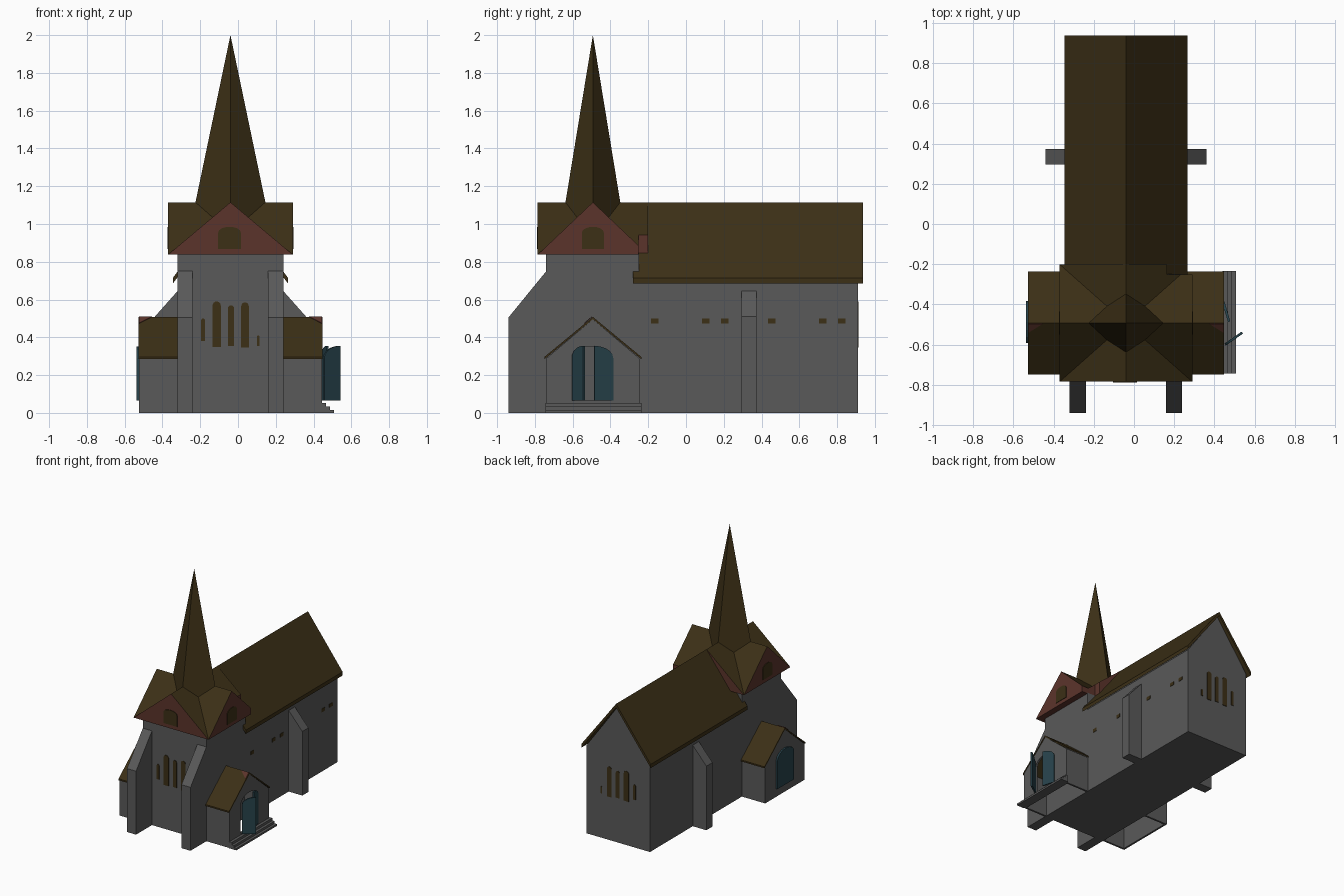
import bpy, bmesh, math
from mathutils import Vector

if "Cube" in bpy.data.objects:
    bpy.data.objects.remove(bpy.data.objects["Cube"])

CX, TY = -0.04, -0.493            # building axis in x, tower centre in y


def material(name, rgb):
    m = bpy.data.materials.new(name)
    m.diffuse_color = (*rgb, 1)
    m.use_nodes = True
    m.node_tree.nodes["Principled BSDF"].inputs["Base Color"].default_value = m.diffuse_color
    return m


STONE = material("grey_stone", (0.10, 0.10, 0.10))
BROWN = material("brown_shingle", (0.045, 0.029, 0.008))
RED = material("red_board", (0.105, 0.034, 0.024))
TEAL = material("teal_door", (0.020, 0.055, 0.070))


def finish(name, bm, *mats):
    bmesh.ops.recalc_face_normals(bm, faces=bm.faces)
    me = bpy.data.meshes.new(name)
    bm.to_mesh(me)
    bm.free()
    for m in mats:
        me.materials.append(m)
    ob = bpy.data.objects.new(name, me)
    bpy.context.collection.objects.link(ob)
    return ob


def prism(name, pts, vec, mat):
    """Extrude the closed 3D outline pts along vec."""
    bm = bmesh.new()
    f = bm.faces.new([bm.verts.new(p) for p in pts])
    r = bmesh.ops.extrude_face_region(bm, geom=[f], use_keep_orig=True)
    top = [v for v in r["geom"] if isinstance(v, bmesh.types.BMVert)]
    bmesh.ops.translate(bm, vec=vec, verts=top)
    return finish(name, bm, mat)


def prism_x(name, pts, x0, x1, mat):
    return prism(name, [(x0, a, b) for a, b in pts], (x1 - x0, 0, 0), mat)


def prism_y(name, pts, y0, y1, mat):
    return prism(name, [(a, y0, b) for a, b in pts], (0, y1 - y0, 0), mat)


def rect(a0, a1, b0, b1):
    return [(a0, b0), (a1, b0), (a1, b1), (a0, b1)]


def house(c, hw, z0, eave, ridge):
    return [(c - hw, z0), (c + hw, z0), (c + hw, eave), (c, ridge), (c - hw, eave)]


def chevron(c, hw, eave, ridge, t):
    return [(c - hw, eave), (c, ridge), (c + hw, eave),
            (c + hw, eave - t), (c, ridge - t), (c - hw, eave - t)]


def arch(c, hw, z0, spring, z1, n=8):
    top = [(c + hw * math.cos(math.pi * i / n), spring + (z1 - spring) * math.sin(math.pi * i / n))
           for i in range(n + 1)]
    return [(c - hw, z0), (c + hw, z0)] + top


def cut(ob, cutter):
    md = ob.modifiers.new("cut", 'BOOLEAN')
    md.operation, md.object, md.solver = 'DIFFERENCE', cutter, 'EXACT'
    bpy.context.view_layer.objects.active = ob
    bpy.ops.object.modifier_apply(modifier=md.name)
    bpy.data.objects.remove(cutter)


# nave, its roof, and the tower shaft
prism_y("nave", house(CX, 0.28, 0, 0.70, 1.085), -0.25, 0.91, STONE)
prism_y("nave_roof", chevron(CX, 0.305, 0.715, 1.115, 0.03), -0.28, 0.937, BROWN)
prism_y("tower", rect(CX - 0.28, CX + 0.28, 0, 0.845), -0.74, -0.25, STONE)

# cross-gabled tower roof: shingled slopes, boarded gables
HX, HY, Z0, Z1 = 0.33, 0.292, 0.838, 1.115
bm = bmesh.new()
corner = [bm.verts.new((CX + sx * HX, TY + sy * HY, Z0)) for sx, sy in ((-1, -1), (1, -1), (1, 1), (-1, 1))]
ridge = [bm.verts.new((CX + sx * HX, TY + sy * HY, Z1)) for sx, sy in ((0, -1), (1, 0), (0, 1), (-1, 0))]
mid = bm.verts.new((CX, TY, Z1))
for i in range(4):
    j = (i + 1) % 4
    bm.faces.new((corner[i], corner[j], ridge[i]))
    bm.faces.new((corner[i], ridge[i], mid))
    bm.faces.new((corner[j], mid, ridge[i]))
bm.faces.new(corner[::-1])
tower_roof = finish("tower_roof", bm, BROWN, RED)
# small notch at the rear corner above the nave roof
cut(tower_roof, prism_y("notch", rect(0.165, 0.4, 0.7, 1.2), -0.252, -0.1, RED))
for p in tower_roof.data.polygons:
    p.material_index = 1 if p.normal.z < 0.05 else 0

# spire: four-sided, corners standing on the ridges and running down to the valleys
k = 1.04 / 0.885
base = [(CX + 0.185 * k * a, TY + 0.145 * k * b, 0.96) for a, b in ((1, 0), (0, 1), (-1, 0), (0, -1))]
bm = bmesh.new()
vs = [bm.verts.new(p) for p in base]
apex = bm.verts.new((CX, TY, 2.0))
for i in range(4):
    bm.faces.new((vs[i], vs[(i + 1) % 4], apex))
bm.faces.new(vs[::-1])
finish("spire", bm, BROWN)

# belfry openings in front and side gables
w = arch(CX - 0.005, 0.06, 0.868, 0.955, 0.985)
prism_y("belfry_window_front", w, TY - HY - 0.004, TY - HY + 0.004, BROWN)
w = arch(TY, 0.058, 0.868, 0.955, 0.985)
for s, n in ((-1, "left"), (1, "right")):
    prism_x("belfry_window_" + n, w, CX + s * HX - 0.004, CX + s * HX + 0.004, BROWN)

# lancet windows on front and back walls
for n, y in (("front", -0.74), ("back", 0.91)):
    for c, hw, z0, z1 in ((-0.185, 0.01, 0.38, 0.50), (-0.113, 0.022, 0.35, 0.59),
                          (-0.037, 0.016, 0.355, 0.57), (0.037, 0.02, 0.345, 0.585),
                          (0.107, 0.006, 0.355, 0.41)):
        prism_y("lancet_" + n, arch(c, hw, z0, z1 - hw, z1), y - 0.004, y + 0.004, BROWN)

# tiny side windows
for y in (-0.165, 0.105, 0.205, 0.455, 0.725, 0.825):
    prism_x("side_window", rect(y - 0.02, y + 0.02, 0.473, 0.5), 0.237, 0.243, BROWN)

# buttresses: two at the front, one on each side
for s, n in ((-1, "left"), (1, "right")):
    x = CX + s * 0.28
    prism_x("front_buttress_" + n, [(-0.94, 0), (-0.70, 0), (-0.70, 0.75), (-0.74, 0.75), (-0.94, 0.505)],
            x, x - s * 0.08, STONE)
    prism_y("side_buttress_" + n, [(x - s * 0.03, 0), (x + s * 0.12, 0), (x + s * 0.12, 0.51),
                                   (x, 0.645), (x - s * 0.03, 0.645)], 0.295, 0.372, STONE)

# porches: open-bottomed shells with gabled roofs
for s, n in ((-1, "left"), (1, "right")):
    x0, x1 = CX + s * 0.28, CX + s * 0.485
    porch = prism_x("porch_" + n, house(TY, 0.247, 0, 0.288, 0.496), x0, x1, STONE)
    cut(porch, prism_x("hollow", house(TY, 0.232, -0.1, 0.36, 0.56), x0 - s * 0.1, x1 - s * 0.015, STONE))
    if s > 0:
        cut(porch, prism_x("doorway", arch(TY - 0.003, 0.105, 0.065, 0.29, 0.352), x1 - 0.05, x1 + 0.05, STONE))
    prism_x("porch_roof_" + n, chevron(TY, 0.257, 0.296, 0.508, 0.012), x0, x1 + s * 0.002, BROWN)
    # red corner patch lying on the front slope
    prism(n + "_roof_patch", [(x1, TY - 0.003, 0.508), (x1 - s * 0.07, TY - 0.003, 0.508),
                              (x1, TY - 0.046, 0.472)], (0, -0.002, 0.003), RED)

# closed door on the left
prism_x("left_door", arch(TY + 0.005, 0.105, 0.065, 0.29, 0.352), -0.538, -0.524, TEAL)

# two door leaves standing ajar on the right
W = 0.104
for n, hy, d in (("front", -0.595, Vector((0.82, 0.57, 0))), ("back", -0.385, Vector((0.28, -0.96, 0)))):
    us = [(W, 0.065), (0, 0.065)] + [(W * (1 - math.cos(math.pi * i / 10)),
                                    0.29 + 0.065 * math.sin(math.pi * i / 10)) for i in range(6)]
    hinge = Vector((0.45, hy, 0))
    prism("door_leaf_" + n, [hinge + d * u + Vector((0, 0, z)) for u, z in us],
          Vector((d.y, -d.x, 0)) * 0.012, TEAL)

# entrance steps on the right
prism_y("entrance_steps", [(0.44, 0), (0.507, 0), (0.507, 0.015), (0.487, 0.015), (0.487, 0.033),
                           (0.467, 0.033), (0.467, 0.052), (0.44, 0.052)], -0.745, -0.235, STONE)
